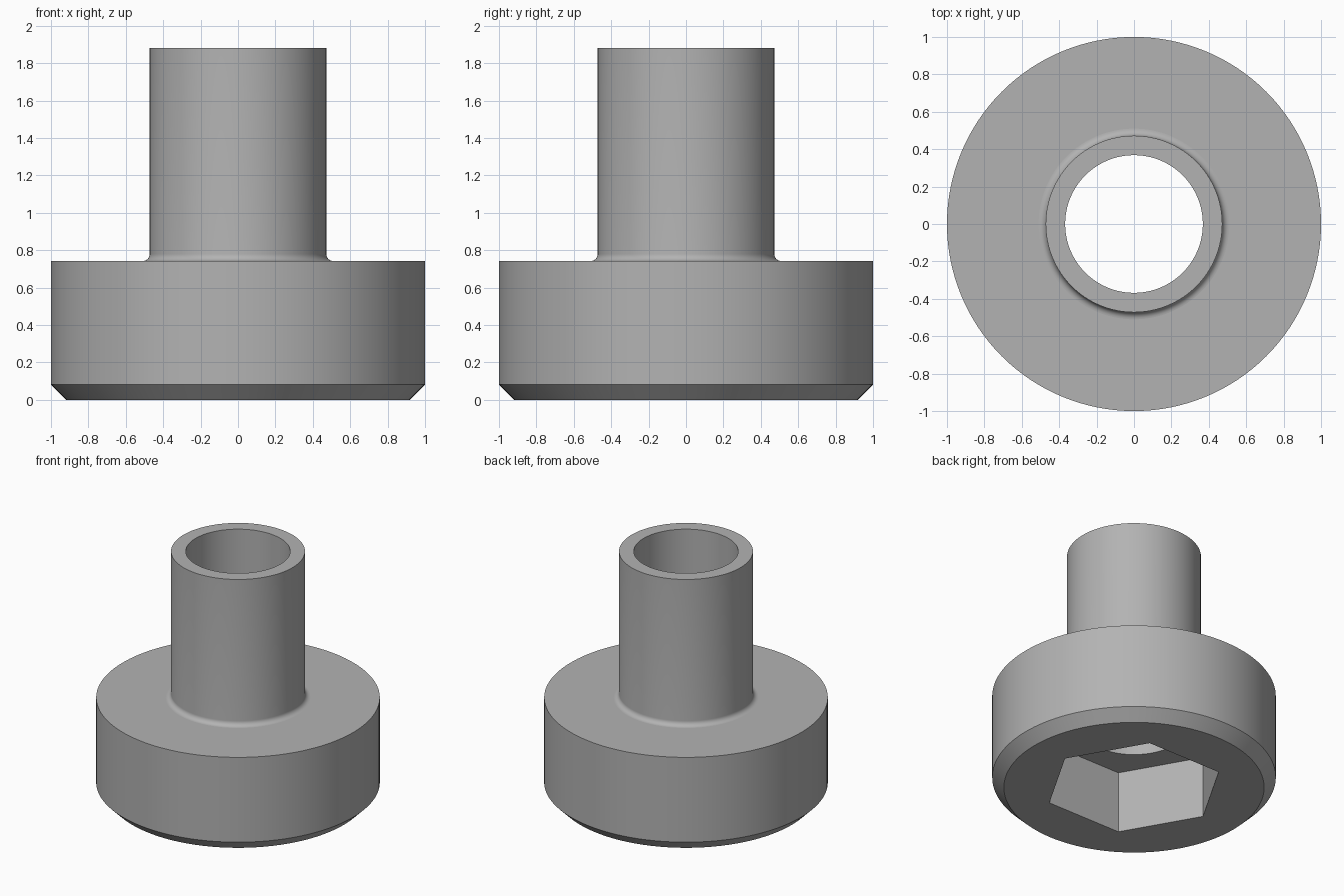
import bpy, bmesh, math

SEGMENTS = 128
BORE, TUBE, HEAD = 0.368, 0.472, 1.0      # radii
TOP, SHOULDER = 1.88, 0.742               # heights
CHAMFER, FILLET = 0.082, 0.038
HEX_RADIUS, HEX_DEPTH = 0.635, 0.48

default = bpy.data.objects.get("Cube")
if default:
    bpy.data.objects.remove(default, do_unlink=True)

steel = bpy.data.materials.new("grey steel")
steel.use_nodes = True
colour = (0.45, 0.45, 0.45, 1)
steel.diffuse_color = colour
steel.node_tree.nodes["Principled BSDF"].inputs["Base Color"].default_value = colour


def make_object(name, bm):
    bmesh.ops.recalc_face_normals(bm, faces=bm.faces)
    mesh = bpy.data.meshes.new(name)
    bm.to_mesh(mesh)
    bm.free()
    mesh.materials.append(steel)
    obj = bpy.data.objects.new(name, mesh)
    bpy.context.collection.objects.link(obj)
    return obj


def lathe(name, profile):
    """Revolve a closed (radius, height) profile about z."""
    bm = bmesh.new()
    rings = []
    for i in range(SEGMENTS):
        a = math.tau * i / SEGMENTS
        rings.append([bm.verts.new((r * math.cos(a), r * math.sin(a), z)) for r, z in profile])
    count = len(profile)
    for i in range(SEGMENTS):
        near, far = rings[i], rings[(i + 1) % SEGMENTS]
        for j in range(count):
            k = (j + 1) % count
            bm.faces.new((near[j], far[j], far[k], near[k]))
    return make_object(name, bm)


# Flanged sleeve: chamfered head, filleted shoulder, hollow tube
fillet = []
for i in range(9):
    a = math.radians(270 - 90 * i / 8)
    fillet.append((TUBE + FILLET * (1 + math.cos(a)), SHOULDER + FILLET * (1 + math.sin(a))))
profile = [(BORE, 0), (HEAD - CHAMFER, 0), (HEAD, CHAMFER), (HEAD, SHOULDER)]
profile += fillet + [(TUBE, TOP), (BORE, TOP)]
sleeve = lathe("flanged_sleeve", profile)

# Hexagonal socket cut into the underside, corners on the x axis
bm = bmesh.new()
bmesh.ops.create_cone(bm, cap_ends=True, segments=6, radius1=HEX_RADIUS,
                      radius2=HEX_RADIUS, depth=2 * HEX_DEPTH)
corner = max(bm.verts, key=lambda v: v.co.x).co
turn = -math.atan2(corner.y, corner.x)
for v in bm.verts:
    a = math.atan2(v.co.y, v.co.x) + turn
    v.co.x, v.co.y = HEX_RADIUS * math.cos(a), HEX_RADIUS * math.sin(a)
cutter = make_object("socket_cutter", bm)
cutter.hide_render = True

cut = sleeve.modifiers.new("hex socket", 'BOOLEAN')
cut.operation = 'DIFFERENCE'
cut.solver = 'EXACT'
cut.object = cutter
bpy.ops.object.select_all(action='DESELECT')
bpy.context.view_layer.objects.active = sleeve
sleeve.select_set(True)
bpy.ops.object.modifier_apply(modifier=cut.name)
bpy.data.objects.remove(cutter, do_unlink=True)

# Smooth round walls, flat horizontal faces
bpy.ops.object.shade_smooth_by_angle(angle=math.radians(30))
for face in sleeve.data.polygons:
    if abs(face.normal.z) > 0.999:
        face.use_smooth = False
